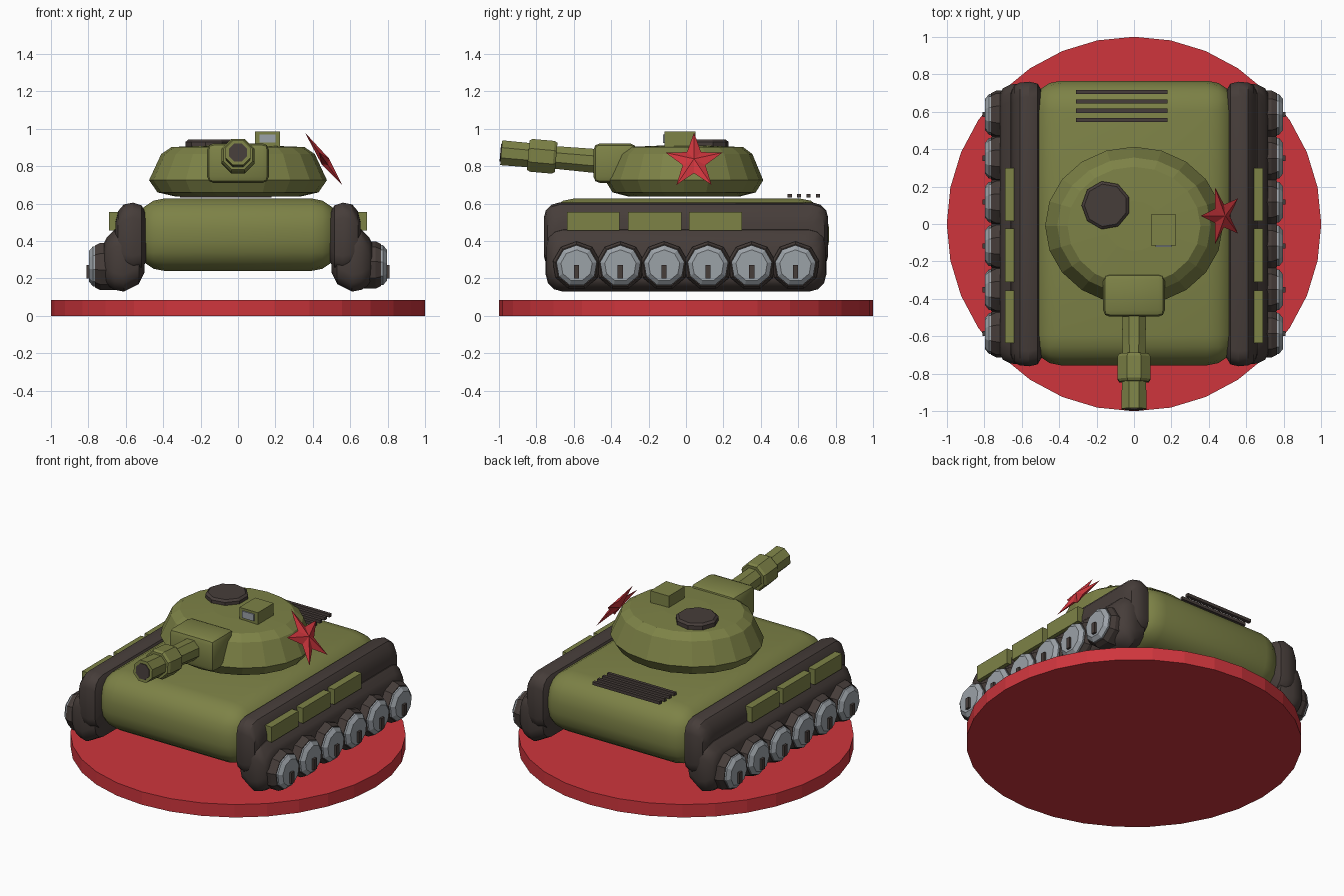
import bpy, bmesh, math
from mathutils import Vector, Matrix

if "Cube" in bpy.data.objects:
    bpy.data.objects.remove(bpy.data.objects["Cube"])


def material(name, rgb):
    m = bpy.data.materials.new(name)
    m.use_nodes = True
    m.diffuse_color = (*rgb, 1)
    bsdf = next(n for n in m.node_tree.nodes if n.type == "BSDF_PRINCIPLED")
    bsdf.inputs["Base Color"].default_value = (*rgb, 1)
    return m


GREEN = material("olive green", (0.205, 0.223, 0.062))
RED = material("red", (0.62, 0.036, 0.046))
DARK = material("dark brown", (0.062, 0.047, 0.042))
GREY = material("steel grey", (0.33, 0.36, 0.39))


def finish(name, bm, mat, smooth=False, bevel=0, segments=3):
    bmesh.ops.recalc_face_normals(bm, faces=bm.faces)
    mesh = bpy.data.meshes.new(name)
    bm.to_mesh(mesh)
    bm.free()
    mesh.materials.append(mat)
    obj = bpy.data.objects.new(name, mesh)
    bpy.context.collection.objects.link(obj)
    bpy.ops.object.select_all(action="DESELECT")
    obj.select_set(True)
    bpy.context.view_layer.objects.active = obj
    if bevel:
        mod = obj.modifiers.new("bevel", "BEVEL")
        mod.width, mod.segments = bevel, segments
        bpy.ops.object.modifier_apply(modifier=mod.name)
    if smooth:
        bpy.ops.object.shade_smooth_by_angle()
    return obj


def box(name, lo, hi, mat, **kw):
    lo, hi = Vector(lo), Vector(hi)
    bm = bmesh.new()
    size = Matrix.Diagonal((*(hi - lo), 1))
    bmesh.ops.create_cube(bm, size=1, matrix=Matrix.Translation((lo + hi) / 2) @ size)
    return finish(name, bm, mat, **kw)


def loft(name, rings, mat, **kw):
    """Skin a list of equal-length point rings and cap both ends."""
    bm = bmesh.new()
    loops = [[bm.verts.new(p) for p in ring] for ring in rings]
    n = len(loops[0])
    for a, b in zip(loops, loops[1:]):
        for i in range(n):
            j = (i + 1) % n
            bm.faces.new((a[i], a[j], b[j], b[i]))
    bm.faces.new(loops[0])
    bm.faces.new(loops[-1])
    return finish(name, bm, mat, **kw)


def lathe(name, profile, sides, mat, matrix=Matrix(), turn=0.5, **kw):
    """Profile of (radius, height) around local z, placed by a matrix."""
    angles = [math.tau * (i + turn) / sides for i in range(sides)]
    rings = [[matrix @ Vector((r * math.cos(a), r * math.sin(a), h)) for a in angles]
             for r, h in profile]
    return loft(name, rings, mat, **kw)


def track_ring(side, x, half, lo, hi, corner):
    """Side outline of a track with rounded corners."""
    ring = []
    for q, (sy, z) in enumerate(((1, hi - corner), (-1, hi - corner),
                                 (-1, lo + corner), (1, lo + corner))):
        for k in range(4):
            a = math.pi / 2 * (q + k / 3)
            ring.append((side * x, sy * (half - corner) + corner * math.cos(a),
                         z + corner * math.sin(a)))
    return ring


# Display base
lathe("base_disc", [(1, 0), (1, 0.085)], 32, RED, turn=0)

# Hull and engine grille
box("hull", (-0.55, -0.755, 0.24), (0.55, 0.765, 0.628), GREEN,
    smooth=True, bevel=0.16, segments=4)
for i in range(4):
    y = 0.555 + i * 0.05
    box(f"grille_bar_{i + 1}", (-0.31, y - 0.011, 0.632), (0.18, y + 0.011, 0.652), DARK)

# Running gear on both sides
INNER = [(0.485, 0.70, 0.30, 0.54, 0.08), (0.515, 0.75, 0.25, 0.59, 0.08),
         (0.56, 0.76, 0.24, 0.605, 0.08), (0.61, 0.755, 0.25, 0.595, 0.08),
         (0.64, 0.74, 0.28, 0.56, 0.08), (0.655, 0.71, 0.32, 0.50, 0.07)]
OUTER = [(0.50, 0.68, 0.23, 0.40, 0.07), (0.53, 0.73, 0.17, 0.45, 0.09),
         (0.61, 0.75, 0.13, 0.47, 0.09), (0.66, 0.745, 0.14, 0.46, 0.09),
         (0.70, 0.725, 0.165, 0.42, 0.09), (0.715, 0.70, 0.19, 0.39, 0.08)]
SKIRTS = ((-0.635, -0.355), (-0.31, -0.025), (0.015, 0.3))
for side, label in ((1, "left"), (-1, "right")):
    loft(f"{label}_upper_track", [track_ring(side, *s) for s in INNER], DARK, smooth=True)
    loft(f"{label}_lower_track", [track_ring(side, *s) for s in OUTER], DARK, smooth=True)
    for i, (y0, y1) in enumerate(SKIRTS):
        xs = sorted((side * 0.62, side * 0.69))
        box(f"{label}_skirt_{i + 1}", (xs[0], y0, 0.455), (xs[1], y1, 0.555), GREEN)
    for i in range(6):
        y = -0.585 + i * 0.234
        place = (Matrix.Translation((0, y, 0.268))
                 @ Matrix.Rotation(side * math.pi / 2, 4, "Y"))
        lathe(f"{label}_tyre_{i + 1}", [(0.13, 0.66), (0.13, 0.735), (0.115, 0.765)],
              9, DARK, place)
        lathe(f"{label}_wheel_{i + 1}", [(0.11, 0.75), (0.11, 0.775), (0.085, 0.795)],
              9, GREY, place)
        xs = sorted((side * 0.78, side * 0.81))
        box(f"{label}_hub_{i + 1}", (xs[0], y - 0.014, 0.2), (xs[1], y + 0.014, 0.272), DARK)

# Turret
lathe("turret", [(0.33, 0.637), (0.43, 0.66), (0.475, 0.725), (0.41, 0.865),
                 (0.355, 0.902), (0.15, 0.91)], 20, GREEN,
      Matrix.Translation((0, -0.01, 0)) @ Matrix.Diagonal((1, 0.89, 1, 1)), turn=0)
lathe("hatch", [(0.13, 0.88), (0.13, 0.93), (0.115, 0.942)], 9, DARK,
      Matrix.Translation((-0.15, 0.1, 0)))
box("periscope", (0.09, -0.115, 0.88), (0.225, 0.05, 0.985), GREEN)
box("periscope_glass", (0.115, -0.123, 0.925), (0.2, -0.114, 0.97), GREY)

# Gun, tilted slightly upwards
box("mantlet", (-0.165, -0.495, 0.71), (0.165, -0.265, 0.922), GREEN,
    smooth=True, bevel=0.035, segments=2)
gun = Matrix.Translation((0, -0.45, 0.825)) @ Matrix.Rotation(math.radians(85), 4, "X")
lathe("barrel", [(0.07, 0), (0.065, 0.27)], 8, GREEN, gun)
lathe("barrel_sleeve", [(0.085, 0.245), (0.095, 0.26), (0.095, 0.38), (0.085, 0.395)],
      8, GREEN, gun)
lathe("muzzle", [(0.07, 0.37), (0.072, 0.54)], 8, GREEN, gun)
lathe("bore", [(0.052, 0.535), (0.052, 0.545)], 8, DARK, gun)

# Star beside the turret: a flat-backed-free double pyramid leaning inwards
centre = Vector((0.467, 0.043, 0.825))
up, across = Vector((-0.11, 0, 0.155)), Vector((0, 0.16, 0))
normal = up.cross(across).normalized()
bm = bmesh.new()
rim = []
for i in range(10):
    a, r = math.tau * i / 10, 1 if i % 2 == 0 else 0.4
    rim.append(bm.verts.new(centre + r * (math.cos(a) * up + math.sin(a) * across)))
for s in (-1, 1):
    tip = bm.verts.new(centre + normal * s * 0.025)
    for i in range(10):
        bm.faces.new((rim[i], rim[(i + 1) % 10], tip))
finish("star", bm, RED)
